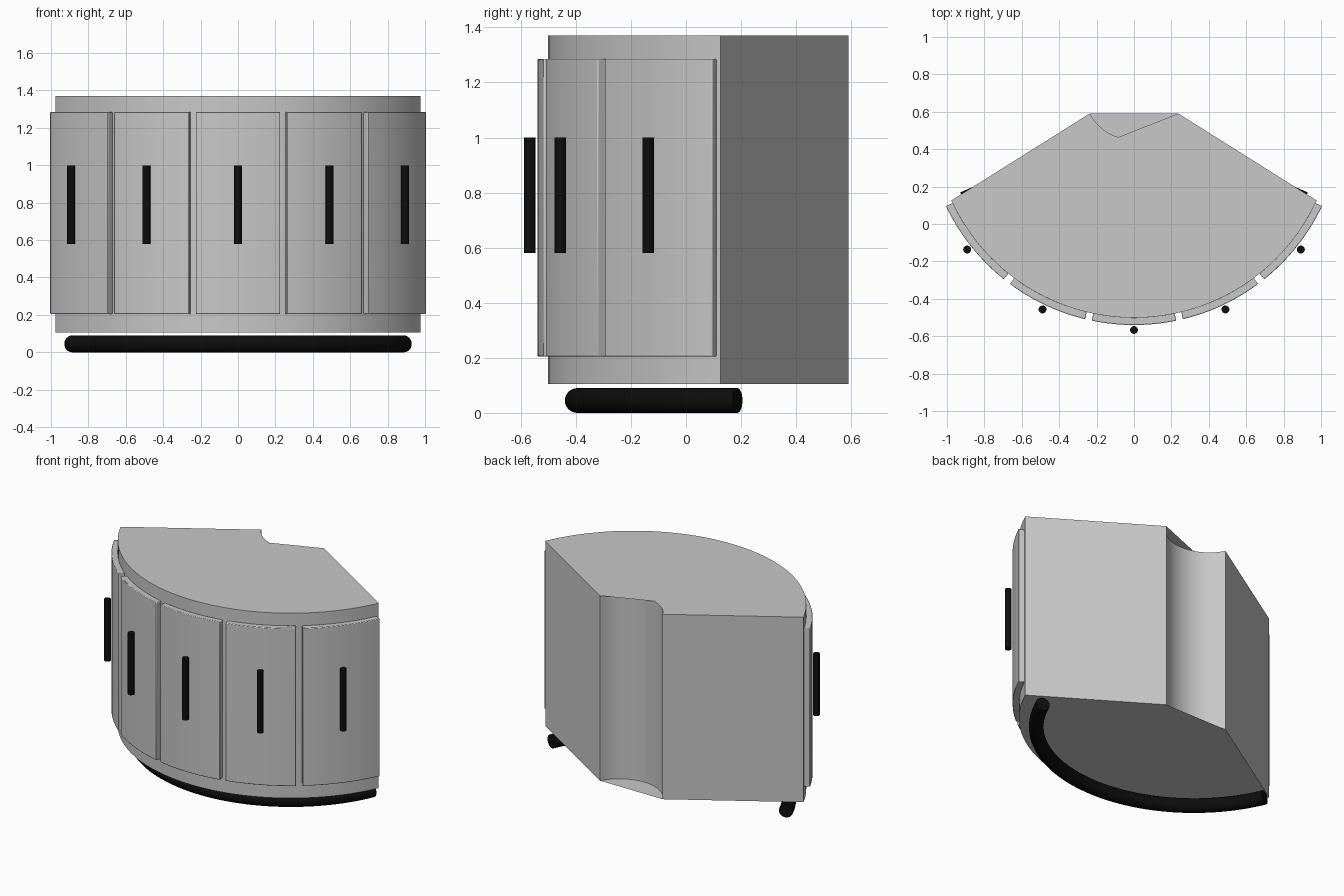
import bpy, bmesh
from math import sin, cos, radians
from mathutils import Vector

cube = bpy.data.objects.get("Cube")
if cube:
    bpy.data.objects.remove(cube, do_unlink=True)

CENTRE_Y = 0.573     # shared centre of all the front arcs
BODY_R, PANEL_R, HANDLE_R, RAIL_R = 1.074, 1.113, 1.14, 0.968
BODY_END = 65.4      # half angle of the body, degrees


def material(name, value):
    mat = bpy.data.materials.new(name)
    mat.use_nodes = True
    colour = (value, value, value, 1)
    mat.diffuse_color = colour
    mat.node_tree.nodes["Principled BSDF"].inputs["Base Color"].default_value = colour
    return mat


grey = material("light grey", 0.58)
black = material("black", 0.004)


def on_arc(radius, angle, centre=CENTRE_Y):
    a = radians(angle)
    return Vector((radius * sin(a), centre - radius * cos(a), 0))


def arc(radius, start, end, steps, centre=CENTRE_Y):
    return [on_arc(radius, start + (end - start) * i / steps, centre)
            for i in range(steps + 1)]


def finish(name, bm, mat):
    mesh = bpy.data.meshes.new(name)
    bm.to_mesh(mesh)
    bm.free()
    mesh.materials.append(mat)
    obj = bpy.data.objects.new(name, mesh)
    bpy.context.collection.objects.link(obj)
    bpy.ops.object.select_all(action="DESELECT")
    obj.select_set(True)
    bpy.context.view_layer.objects.active = obj
    bpy.ops.object.shade_smooth_by_angle(angle=radians(30))
    return obj


def walls(bm, outline, z0, z1):
    low = [bm.verts.new((p.x, p.y, z0)) for p in outline]
    high = [bm.verts.new((p.x, p.y, z1)) for p in outline]
    n = len(outline)
    for i in range(n):
        j = (i + 1) % n
        bm.faces.new((low[i], low[j], high[j], high[i]))
    return low, high


# Fan-shaped body with a rounded recess in the back corner
front = arc(BODY_R, -BODY_END, BODY_END, 64)
recess = arc(0.27, 61.4, -61.4, 20, 0.72)
bm = bmesh.new()
low, high = walls(bm, front + recess, 0.105, 1.37)
n = len(front)
# The bottom spans the whole recess; the top cuts straight across part of it
bm.faces.new(list(reversed(low[:n + 1] + low[-1:])))
bm.faces.new(high[:n + 1] + high[n + 13:])
finish("cabinet_body", bm, grey)

# Five curved door panels
spans = {"far_right": (-64.6, -38.7), "right": (-36.6, -13.6), "middle": (-11.7, 11.7),
         "left": (13.6, 36.6), "far_left": (38.7, 64.6)}
for side, (start, end) in spans.items():
    bm = bmesh.new()
    outline = arc(PANEL_R, start, end, 16) + arc(BODY_R - 0.002, end, start, 16)
    low, high = walls(bm, outline, 0.205, 1.285)
    bm.faces.new(list(reversed(low)))
    bm.faces.new(high)
    door = finish(side + "_door", bm, grey)
    bevel = door.modifiers.new("soft_edges", "BEVEL")
    bevel.width = 0.004
    bevel.segments = 2
    bevel.limit_method = "ANGLE"

# Upright round handles, one for each door
for side, angle in zip(spans, (-51.5, -25.4, 0, 25.4, 51.5)):
    bm = bmesh.new()
    bmesh.ops.create_cone(bm, cap_ends=True, segments=24, radius1=0.021,
                          radius2=0.021, depth=0.42)
    bmesh.ops.translate(bm, verts=bm.verts, vec=on_arc(HANDLE_R, angle) + Vector((0, 0, 0.79)))
    finish(side + "_handle", bm, black)

# Curved round rail under the front edge
bm = bmesh.new()
TUBE, SIDES = 0.045, 24
rings = []
for i in range(65):
    angle = -66.5 + 133 * i / 64
    ring = []
    for k in range(SIDES):
        t = radians(360 * k / SIDES)
        p = on_arc(RAIL_R + TUBE * cos(t), angle)
        ring.append(bm.verts.new((p.x, p.y, TUBE + TUBE * sin(t))))
    rings.append(ring)
for a, b in zip(rings, rings[1:]):
    for k in range(SIDES):
        m = (k + 1) % SIDES
        bm.faces.new((a[k], b[k], b[m], a[m]))
bm.faces.new(rings[0])
bm.faces.new(list(reversed(rings[-1])))
bmesh.ops.recalc_face_normals(bm, faces=bm.faces)
finish("base_rail", bm, black)
